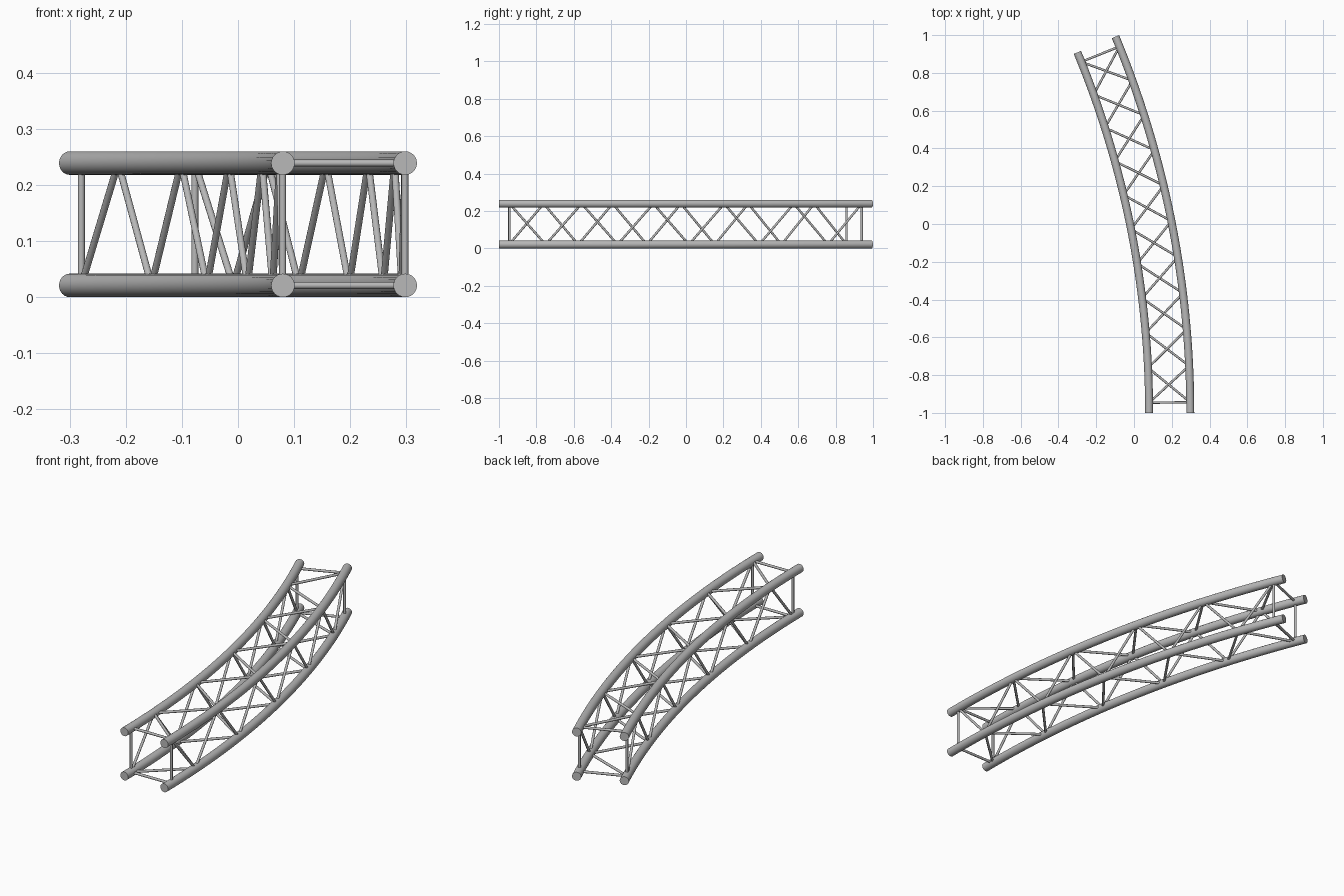
import bpy
import bmesh
from math import sin, cos, pi, radians
from mathutils import Vector

cube = bpy.data.objects.get("Cube")
if cube:
    bpy.data.objects.remove(cube, do_unlink=True)

# Overall truss dimensions
OUTER_R, SPACING = 5.205, 0.218
INNER_R = OUTER_R - SPACING
CENTRE_X = 0.298 - OUTER_R
LOW_Z, HIGH_Z = 0.021, 0.239
SWEEP, MARGIN = radians(22.5), radians(0.62)
CHORD_RADIUS, BRACE_RADIUS = 0.021, 0.0062
BAYS = 10

metal = bpy.data.materials.new("Grey metal")
metal.use_nodes = True
GREY = (0.48, 0.48, 0.48, 1)
metal.diffuse_color = GREY
metal.node_tree.nodes["Principled BSDF"].inputs["Base Color"].default_value = GREY


def arc_point(radius, angle, z):
    return Vector((CENTRE_X + radius * cos(angle), -1 + radius * sin(angle), z))


def node(radius, index, z):
    return arc_point(radius, MARGIN + (SWEEP - 2 * MARGIN) * index / BAYS, z)


def finish(name, bm):
    bmesh.ops.recalc_face_normals(bm, faces=bm.faces)
    mesh = bpy.data.meshes.new(name)
    bm.to_mesh(mesh)
    bm.free()
    mesh.materials.append(metal)
    obj = bpy.data.objects.new(name, mesh)
    bpy.context.collection.objects.link(obj)
    bpy.ops.object.select_all(action="DESELECT")
    obj.select_set(True)
    bpy.context.view_layer.objects.active = obj
    bpy.ops.object.shade_smooth_by_angle(angle=radians(40))


def chord(name, radius, z, steps=40, sides=24):
    """Thick round tube swept along the arc, with flat capped ends."""
    bm = bmesh.new()
    rings = []
    for i in range(steps + 1):
        a = SWEEP * i / steps
        rings.append([bm.verts.new(arc_point(
            radius + CHORD_RADIUS * cos(2 * pi * s / sides), a,
            z + CHORD_RADIUS * sin(2 * pi * s / sides))) for s in range(sides)])
    for r0, r1 in zip(rings, rings[1:]):
        for s in range(sides):
            t = (s + 1) % sides
            bm.faces.new((r0[s], r0[t], r1[t], r1[s]))
    bm.faces.new(rings[0])
    bm.faces.new(rings[-1])
    finish(name, bm)


def rods(name, pairs):
    """Thin straight rods between pairs of points."""
    bm = bmesh.new()
    for a, b in pairs:
        d = b - a
        matrix = d.to_track_quat("Z", "Y").to_matrix().to_4x4()
        matrix.translation = (a + b) / 2
        bmesh.ops.create_cone(bm, cap_ends=True, segments=12, radius1=BRACE_RADIUS,
                              radius2=BRACE_RADIUS, depth=d.length, matrix=matrix)
    finish(name, bm)


def zigzag(name, even, odd):
    """Lacing that alternates between two chords, each given as (radius, z)."""
    points = [node(r, i, z) for i in range(BAYS + 1)
              for r, z in [odd if i % 2 else even]]
    rods(name, zip(points, points[1:]))


# Four main chords
inner_low, inner_high = (INNER_R, LOW_Z), (INNER_R, HIGH_Z)
outer_low, outer_high = (OUTER_R, LOW_Z), (OUTER_R, HIGH_Z)
chord("inner_lower_chord", *inner_low)
chord("inner_upper_chord", *inner_high)
chord("outer_lower_chord", *outer_low)
chord("outer_upper_chord", *outer_high)

# Diagonal lacing on the four sides
zigzag("inner_side_lacing", inner_low, inner_high)
zigzag("outer_side_lacing", outer_high, outer_low)
zigzag("top_lacing", outer_high, inner_high)
zigzag("bottom_lacing", inner_low, outer_low)

# Square frames at both ends
for name, index in (("front_end_frame", 0), ("back_end_frame", BAYS)):
    corners = [node(r, index, z)
               for r, z in (inner_low, outer_low, outer_high, inner_high)]
    rods(name, zip(corners, corners[1:] + corners[:1]))
